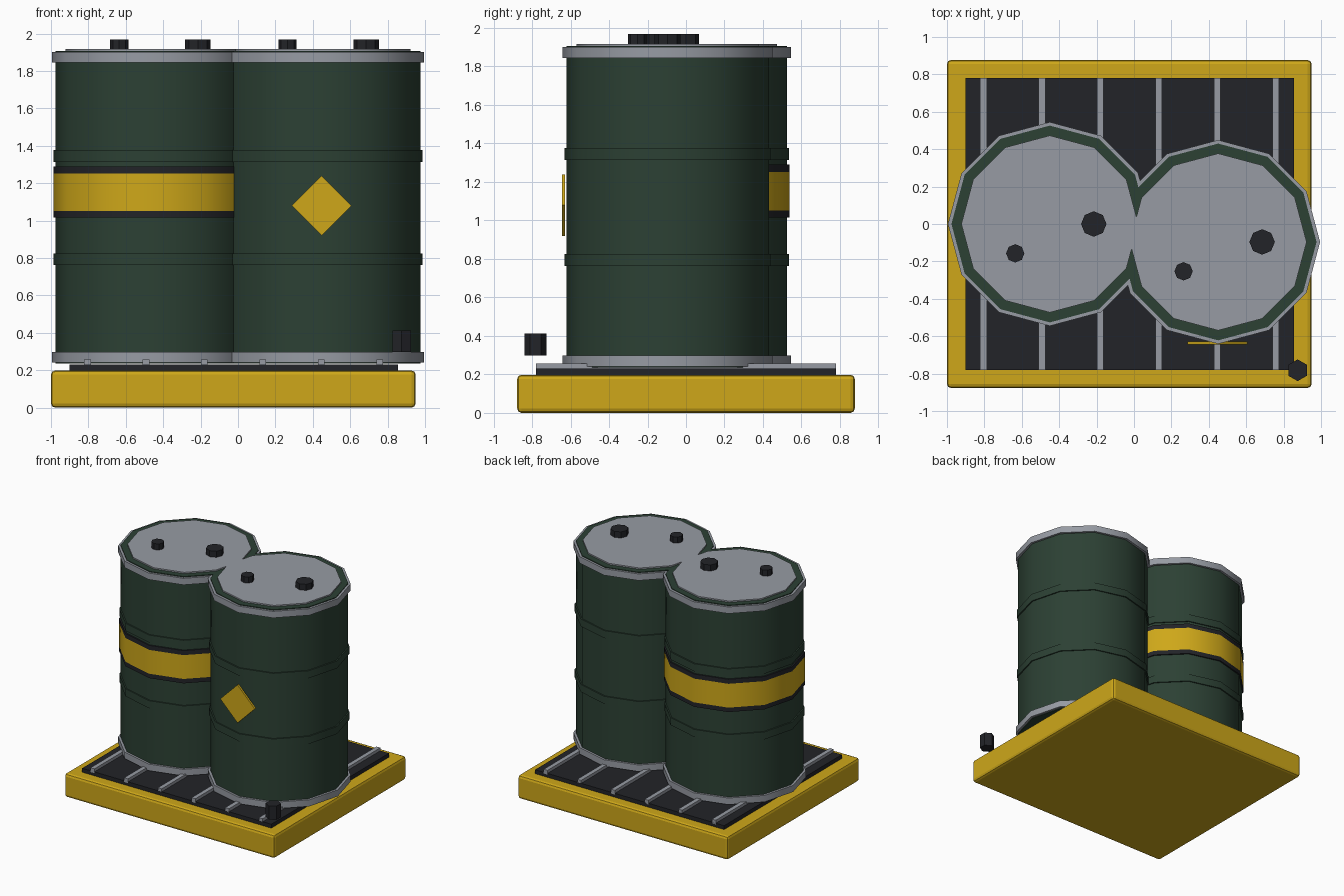
import bpy
from math import radians

if "Cube" in bpy.data.objects:
    bpy.data.objects.remove(bpy.data.objects["Cube"])


def mat(name, rgb):
    m = bpy.data.materials.new(name)
    m.diffuse_color = (*rgb, 1)
    m.use_nodes = True
    m.node_tree.nodes["Principled BSDF"].inputs["Base Color"].default_value = m.diffuse_color
    return m


GREEN = mat("drum_green", (0.025, 0.052, 0.034))
YELLOW = mat("safety_yellow", (0.62, 0.39, 0.01))
BLACK = mat("dark", (0.016, 0.017, 0.021))
STEEL = mat("steel", (0.31, 0.33, 0.37))


def finish(ob, name, m):
    ob.name = name
    ob.data.materials.append(m)
    return ob


def box(name, m, lo, hi, bevel=0):
    size = [b - a for a, b in zip(lo, hi)]
    bpy.ops.mesh.primitive_cube_add(size=1, location=[(a + b) / 2 for a, b in zip(lo, hi)])
    ob = bpy.context.object
    ob.scale = size
    bpy.ops.object.transform_apply(location=False, rotation=False, scale=True)
    if bevel:
        mod = ob.modifiers.new("chamfer", 'BEVEL')
        mod.width = bevel
        mod.segments = 2
    return finish(ob, name, m)


def cyl(name, m, x, y, r, z0, z1, sides=12):
    bpy.ops.mesh.primitive_cylinder_add(vertices=sides, radius=r, depth=z1 - z0,
                                        location=(x, y, (z0 + z1) / 2))
    if sides == 12:
        bpy.ops.object.shade_smooth_by_angle(angle=radians(35))
    return finish(bpy.context.object, name, m)


# Spill pallet with dark deck and grate bars
box("pallet", YELLOW, (-1.0, -0.877, 0), (0.95, 0.877, 0.198), 0.022)
box("pallet_deck", BLACK, (-0.9, -0.78, 0.15), (0.855, 0.78, 0.231))
for i in range(6):
    x = -0.805 + i * 0.3125
    box(f"grate_bar_{i + 1}", STEEL, (x - 0.018, -0.78, 0.22), (x + 0.018, 0.78, 0.256))


# Drums: body, rims, rolling ribs, lid and two bungs
def drum(tag, x, y):
    cyl(f"{tag}_drum_body", GREEN, x, y, 0.526, 0.236, 1.906)
    cyl(f"{tag}_bottom_rim", STEEL, x, y, 0.545, 0.242, 0.297)
    cyl(f"{tag}_top_rim", STEEL, x, y, 0.545, 1.845, 1.9)
    cyl(f"{tag}_lower_rib", GREEN, x, y, 0.536, 0.762, 0.825)
    cyl(f"{tag}_upper_rib", GREEN, x, y, 0.536, 1.313, 1.376)
    cyl(f"{tag}_lid", STEEL, x, y, 0.473, 1.89, 1.917)
    cyl(f"{tag}_large_bung", BLACK, x + 0.235, y, 0.068, 1.9, 1.968, 8)
    cyl(f"{tag}_small_bung", BLACK, x - 0.185, y - 0.157, 0.049, 1.9, 1.968, 8)


drum("left", -0.45, 0)
drum("right", 0.45, -0.096)

# Hazard band on the left drum
cyl("band_lower_edge", BLACK, -0.45, 0, 0.537, 1.015, 1.052)
cyl("hazard_band", YELLOW, -0.45, 0, 0.537, 1.052, 1.252)
cyl("band_upper_edge", BLACK, -0.45, 0, 0.537, 1.252, 1.29)

# Diamond placard on the right drum
h = 0.16 / 2 ** 0.5
placard = box("diamond_placard", YELLOW, (0.447 - h, -0.645, 1.08 - h), (0.447 + h, -0.628, 1.08 + h))
placard.rotation_euler.y = radians(45)

# Drain plug at the front corner
cyl("drain_plug", BLACK, 0.875, -0.782, 0.058, 0.298, 0.413, 6)
